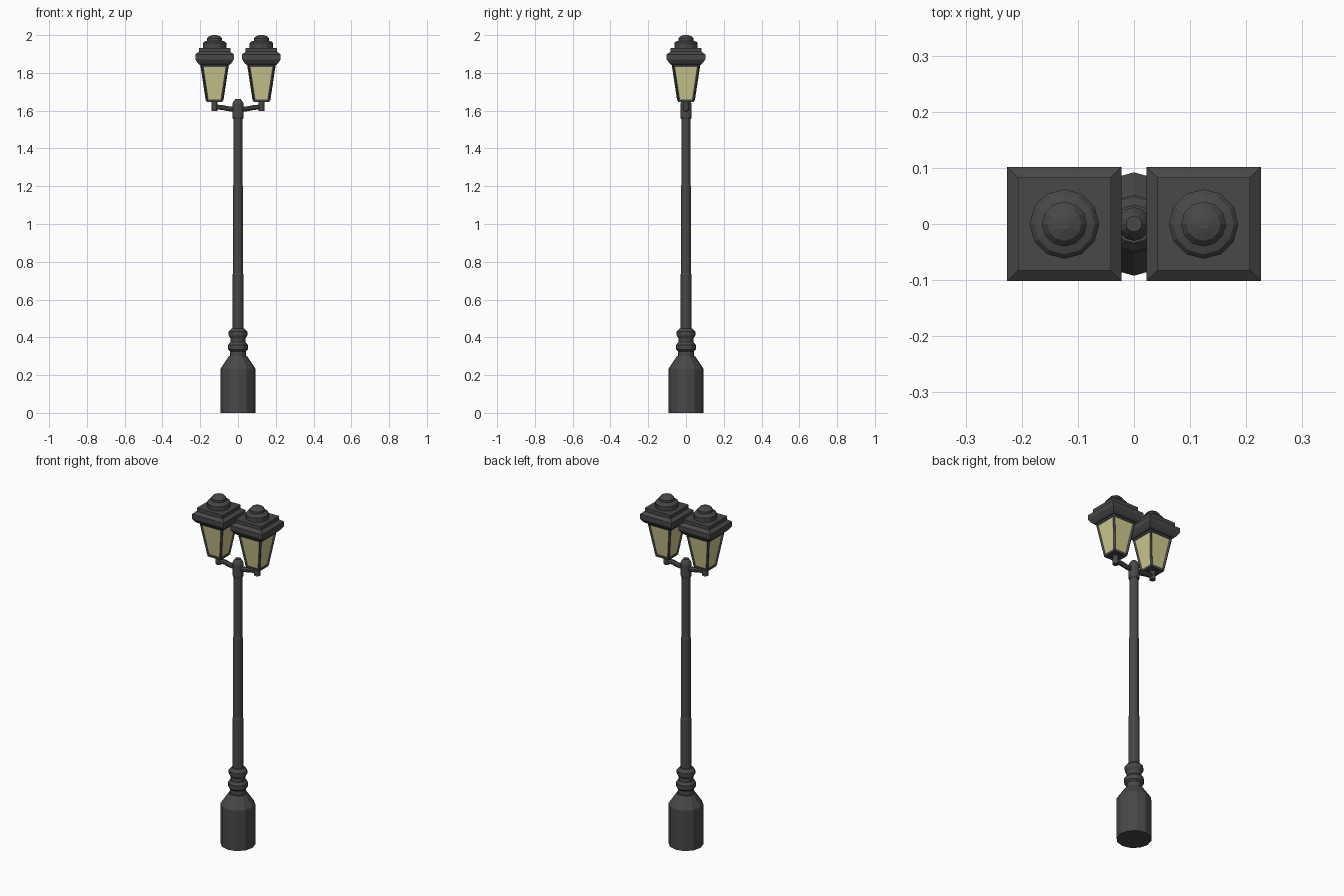
import bpy, bmesh, math
from mathutils import Vector

if "Cube" in bpy.data.objects:
    bpy.data.objects.remove(bpy.data.objects["Cube"], do_unlink=True)


def material(name, rgb):
    m = bpy.data.materials.new(name)
    m.use_nodes = True
    m.diffuse_color = (*rgb, 1)
    m.node_tree.nodes["Principled BSDF"].inputs["Base Color"].default_value = (*rgb, 1)
    return m


IRON = material("dark iron", (0.065, 0.065, 0.065))
GLASS = material("pale yellow glass", (0.61, 0.59, 0.28))


def finish(name, bm, mat):
    bmesh.ops.recalc_face_normals(bm, faces=bm.faces)
    mesh = bpy.data.meshes.new(name)
    bm.to_mesh(mesh)
    bm.free()
    mesh.materials.append(mat)
    obj = bpy.data.objects.new(name, mesh)
    bpy.context.collection.objects.link(obj)
    return obj


def turned(name, profile, sides=12, x=0, mat=IRON):
    """Closed solid from (radius, z) rings; four sides gives a square of that half width."""
    bm = bmesh.new()
    square = sides == 4
    turn, grow = (math.pi / 4, math.sqrt(2)) if square else (0, 1)
    rings = []
    for r, z in profile:
        angles = [turn + math.tau * i / sides for i in range(sides)]
        rings.append([bm.verts.new((x + r * grow * math.cos(a), r * grow * math.sin(a), z))
                      for a in angles])
    for low, high in zip(rings, rings[1:]):
        for i in range(sides):
            j = (i + 1) % sides
            bm.faces.new((low[i], low[j], high[j], high[i]))
    bm.faces.new(rings[0][::-1])
    bm.faces.new(rings[-1])
    return finish(name, bm, mat)


def beam(name, points, half, sides=4):
    """Square bar or round rod swept along a path lying roughly in one plane."""
    bm = bmesh.new()
    points = [Vector(p) for p in points]
    rings = []
    for i, p in enumerate(points):
        along = points[min(i + 1, len(points) - 1)] - points[max(i - 1, 0)]
        q = along.to_track_quat("Z", "Y")
        rings.append([bm.verts.new(p + q @ Vector((half * math.cos(math.tau * (k + .5) / sides),
                                                   half * math.sin(math.tau * (k + .5) / sides), 0)))
                      for k in range(sides)])
    for a, b in zip(rings, rings[1:]):
        for k in range(sides):
            n = (k + 1) % sides
            bm.faces.new((a[k], a[n], b[n], b[k]))
    bm.faces.new(rings[0][::-1])
    bm.faces.new(rings[-1])
    return finish(name, bm, IRON)


# Post: base drum, shoulder, ringed neck and stepped shaft
turned("base", [(.092, 0), (.092, .235), (.048, .3)])
turned("ringed_neck", [(.042, .295), (.042, .325), (.052, .335), (.052, .36), (.04, .375),
                       (.04, .395), (.049, .41), (.049, .43), (.034, .447)])
turned("shaft", [(.029, .44), (.029, .73), (.026, .74), (.026, 1.2), (.023, 1.21), (.023, 1.57)])
turned("hub", [(.026, 1.555), (.03, 1.565), (.03, 1.635), (.023, 1.65), (.014, 1.662)])

GLASS_LOW, GLASS_HIGH = (.040, 1.655), (.069, 1.845)
for side, s in (("left", 1), ("right", -1)):
    x = .124 * s
    # Bracket
    beam(side + "_arm", [(.02 * s, 0, 1.608), (.05 * s, 0, 1.610), (.085 * s, 0, 1.617),
                         (x, 0, 1.62)], .014, 8)
    turned(side + "_lamp_stem", [(.016, 1.597), (.016, 1.65)], x=x)

    # Glass box with corner bars and rails
    turned(side + "_lamp_glass", [GLASS_LOW, GLASS_HIGH], 4, x, GLASS)
    turned(side + "_lamp_floor", [(.042, 1.645), (.044, 1.658)], 4, x)
    turned(side + "_lamp_top_rail", [(.071, 1.832), (.073, 1.848)], 4, x)
    for i, (cx, cy) in enumerate([(1, 1), (-1, 1), (-1, -1), (1, -1)]):
        ends = [(x + cx * w, cy * w, z) for w, z in (GLASS_LOW, GLASS_HIGH)]
        beam(f"{side}_corner_bar_{i + 1}", ends, .007)

    # Square roof and round cap
    turned(side + "_lamp_roof", [(.078, 1.842), (.088, 1.85), (.102, 1.872), (.102, 1.898),
                                 (.083, 1.912), (.083, 1.932)], 4, x)
    turned(side + "_lamp_cap", [(.062, 1.93), (.062, 1.957), (.054, 1.966), (.04, 1.97),
                                (.04, 1.983), (.03, 1.994), (.01, 2.0)], x=x)
